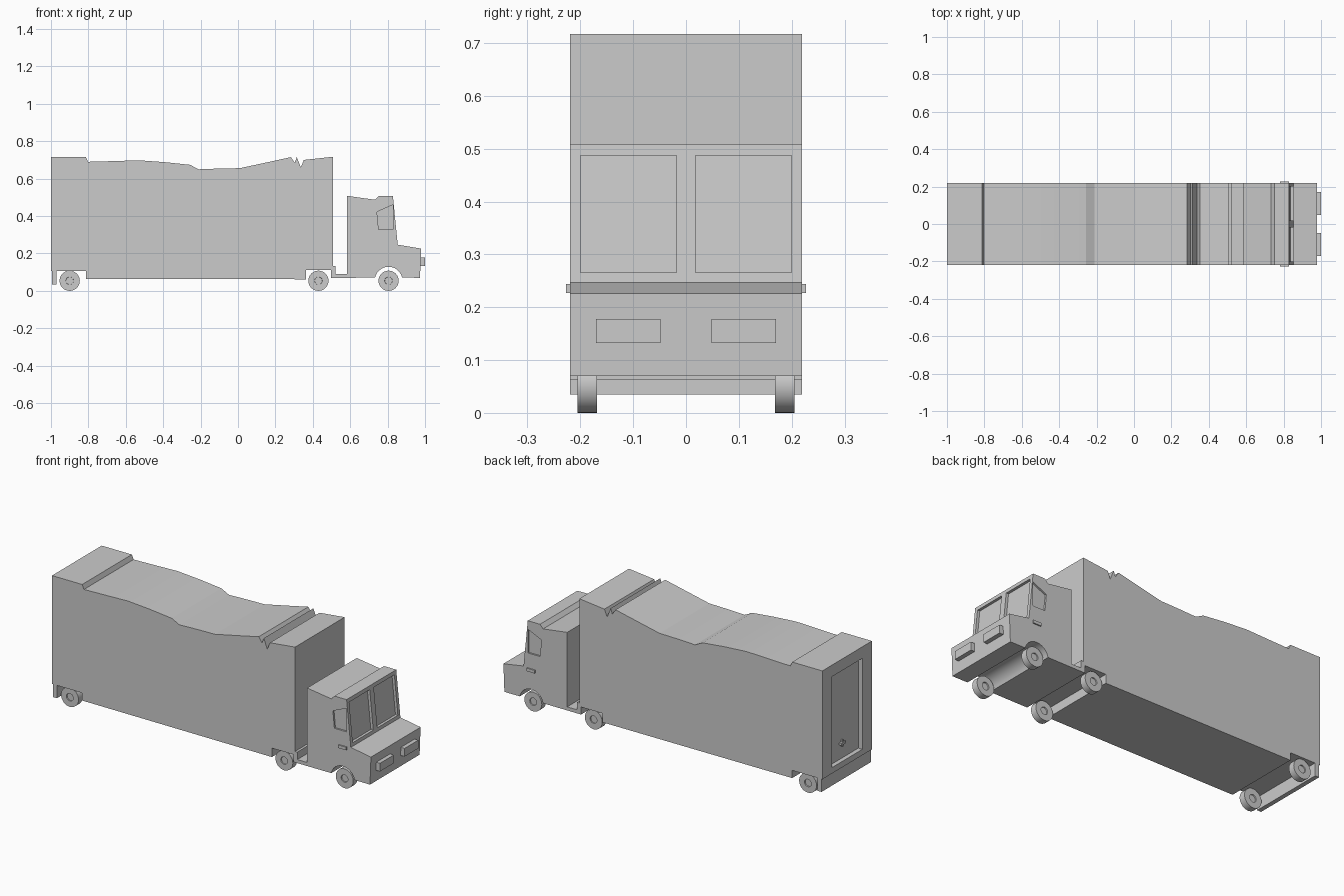
import bpy, bmesh, math
from mathutils import Matrix, Vector

if "Cube" in bpy.data.objects:
    bpy.data.objects.remove(bpy.data.objects["Cube"])

W = 0.22  # half width of the vehicle


def finish(bm, name, smooth=None):
    bmesh.ops.recalc_face_normals(bm, faces=bm.faces)
    mesh = bpy.data.meshes.new(name)
    bm.to_mesh(mesh)
    bm.free()
    ob = bpy.data.objects.new(name, mesh)
    bpy.context.collection.objects.link(ob)
    if smooth:
        activate(ob)
        bpy.ops.object.shade_smooth_by_angle(angle=math.radians(smooth))
    return ob


def activate(ob):
    bpy.ops.object.select_all(action='DESELECT')
    ob.select_set(True)
    bpy.context.view_layer.objects.active = ob


def prism(name, profile, y0, y1, smooth=None):
    """Extrude an (x, z) outline from y0 to y1."""
    bm = bmesh.new()
    face = bm.faces.new([bm.verts.new((x, y0, z)) for x, z in profile])
    ext = bmesh.ops.extrude_face_region(bm, geom=[face])
    moved = [v for v in ext['geom'] if isinstance(v, bmesh.types.BMVert)]
    bmesh.ops.translate(bm, verts=moved, vec=(0, y1 - y0, 0))
    return finish(bm, name, smooth)


def box(name, x0, x1, y0, y1, z0, z1):
    return prism(name, [(x0, z0), (x1, z0), (x1, z1), (x0, z1)], y0, y1)


def cut(target, cutter):
    mod = target.modifiers.new("cut", 'BOOLEAN')
    mod.operation, mod.solver, mod.object = 'DIFFERENCE', 'EXACT', cutter
    activate(target)
    bpy.ops.object.modifier_apply(modifier=mod.name)
    bpy.data.objects.remove(cutter, do_unlink=True)


def wheel(name, x, y):
    bm = bmesh.new()
    rot = Matrix.Translation((x, y, 0.054)) @ Matrix.Rotation(math.pi / 2, 4, 'X')
    bmesh.ops.create_cone(bm, cap_ends=True, segments=32, radius1=0.054,
                          radius2=0.054, depth=0.037, matrix=rot)
    bm.normal_update()
    caps = [f for f in bm.faces if len(f.verts) > 4]
    # recessed hub on both sides
    bmesh.ops.inset_individual(bm, faces=caps, thickness=0.033)
    bmesh.ops.inset_individual(bm, faces=caps, thickness=0.001, depth=-0.006)
    return finish(bm, name, 30)


# Cargo box with dented roof, wheel notches and hitch step
cargo = prism("cargo_box", [
    (-1, 0.715), (-0.813, 0.715), (-0.802, 0.69), (-0.66, 0.694), (-0.53, 0.698),
    (-0.39, 0.688), (-0.257, 0.674), (-0.21, 0.65), (-0.1, 0.654), (0.01, 0.656),
    (0.15, 0.686), (0.283, 0.715), (0.303, 0.685), (0.314, 0.715), (0.336, 0.66),
    (0.352, 0.70), (0.508, 0.717), (0.508, 0.132), (0.522, 0.132), (0.522, 0.09),
    (0.583, 0.09), (0.583, 0.07), (0.497, 0.07), (0.497, 0.112), (0.364, 0.112),
    (0.364, 0.062), (-0.813, 0.064), (-0.813, 0.107), (-1, 0.107)], -W, W)
cut(cargo, box("door_cutter", -1.05, -0.975, -0.135, 0.135, 0.14, 0.65))
activate(cargo)
bpy.ops.object.shade_smooth_by_angle(angle=math.radians(9))
box("rear_bumper", -0.995, -0.97, -W, W, 0.035, 0.107)
box("rear_door_handle", -0.99, -0.97, -0.005, 0.035, 0.222, 0.234)
box("rear_door_latch", -0.986, -0.97, 0.01, 0.02, 0.21, 0.246)

# Cab with a round wheel arch
arch = [(0.805 + 0.074 * math.cos(a), 0.055 + 0.074 * math.sin(a))
        for a in (math.radians(12 + 156 * i / 12) for i in range(13))]
cab = prism("cab", [
    (0.583, 0.07), (0.583, 0.508), (0.733, 0.487), (0.752, 0.508), (0.828, 0.508),
    (0.854, 0.247), (0.979, 0.226), (0.973, 0.07)] + arch, -W, W)

# Windscreen panes follow the slope of the cab front
slope = (0.854 - 0.828) / (0.508 - 0.247)


def front_x(z):
    return 0.828 + (0.508 - z) * slope


for s in (-1, 1):
    lo, hi = sorted((s * 0.018, s * 0.20))
    cut(cab, prism("pane_cutter", [
        (front_x(0.266) - 0.015, 0.266), (front_x(0.266) + 0.05, 0.266),
        (front_x(0.487) + 0.05, 0.487), (front_x(0.487) - 0.015, 0.487)], lo, hi))
    # Recessed side window
    lo, hi = sorted((s * 0.21, s * 0.25))
    cut(cab, prism("side_window_cutter", [
        (0.743, 0.422), (0.828, 0.46), (0.828, 0.327), (0.752, 0.327)], lo, hi))
    side = "right" if s < 0 else "left"
    # Door handle and headlight
    lo, hi = sorted((s * 0.215, s * 0.227))
    box(side + "_door_handle", 0.78, 0.83, lo, hi, 0.227, 0.244)
    lo, hi = sorted((s * 0.048, s * 0.17))
    box(side + "_headlight", 0.965, 1.0, lo, hi, 0.132, 0.178)
    # Wheels
    for label, x in (("rear", -0.9), ("middle", 0.43), ("front", 0.805)):
        wheel(f"{side}_{label}_wheel", x, s * 0.187)
activate(cab)
bpy.ops.object.shade_smooth_by_angle(angle=math.radians(20))
